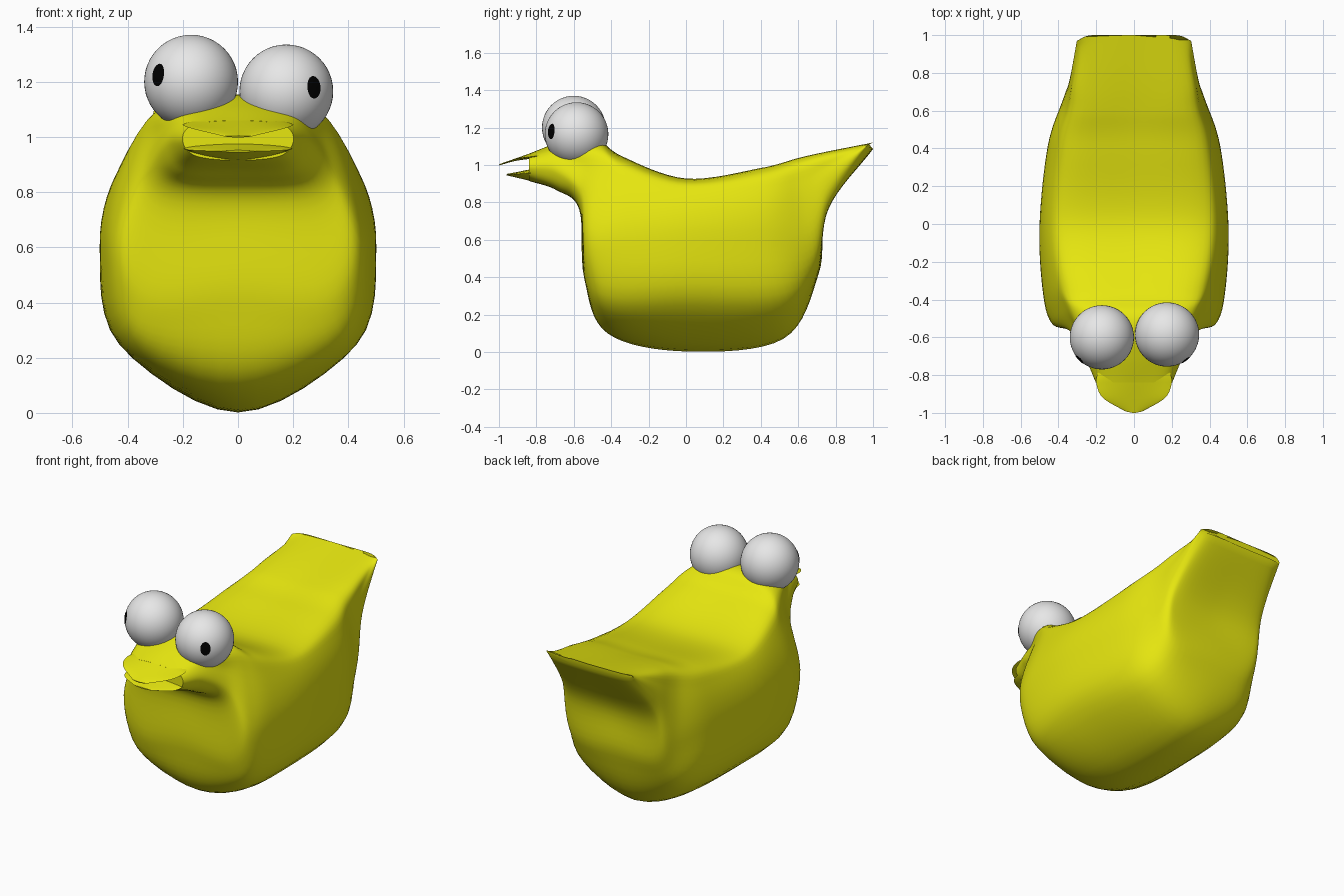
import bpy, bmesh, math
from mathutils import Vector

if "Cube" in bpy.data.objects:
    bpy.data.objects.remove(bpy.data.objects["Cube"])


def material(name, r, g, b):
    m = bpy.data.materials.new(name)
    m.diffuse_color = (r, g, b, 1)
    m.use_nodes = True
    m.node_tree.nodes["Principled BSDF"].inputs["Base Color"].default_value = m.diffuse_color
    return m


YELLOW = material("yellow", 0.8, 0.8, 0.005)
WHITE = material("eye white", 0.8, 0.8, 0.8)
BLACK = material("pupil black", 0.0, 0.0, 0.0)


def finish(name, bm, mat):
    bmesh.ops.recalc_face_normals(bm, faces=bm.faces[:])
    me = bpy.data.meshes.new(name)
    bm.to_mesh(me)
    bm.free()
    me.materials.append(mat)
    ob = bpy.data.objects.new(name, me)
    bpy.context.collection.objects.link(ob)
    bpy.ops.object.select_all(action='DESELECT')
    ob.select_set(True)
    bpy.context.view_layer.objects.active = ob
    bpy.ops.object.shade_smooth_by_angle(angle=math.radians(50))
    return ob


def smooth_path(pts, steps, closed):
    """Catmull-Rom curve through the points."""
    n = len(pts)
    if closed:
        ext = [pts[-1]] + pts + [pts[0], pts[1]]
    else:
        ext = [pts[0] * 2 - pts[1]] + pts + [pts[-1] * 2 - pts[-2]]
    out = []
    for i in range(n if closed else n - 1):
        p0, p1, p2, p3 = ext[i:i + 4]
        m1, m2 = (p2 - p0) / 2, (p3 - p1) / 2
        for k in range(steps):
            t = k / steps
            a, b = 2 * t**3 - 3 * t**2 + 1, t**3 - 2 * t**2 + t
            c, d = 3 * t**2 - 2 * t**3, t**3 - t**2
            out.append(p1 * a + m1 * b + p2 * c + m2 * d)
    if not closed:
        out.append(pts[-1].copy())
    return out


def loft(name, rails, mat, along=8, around=6):
    """Skin mirrored lengthwise rails, ordered from top centre to bottom centre."""
    rails = [[Vector(p) for p in r] for r in rails]
    mirrored = [[Vector((-p.x, p.y, p.z)) for p in r] for r in rails[-2:0:-1]]
    lines = [smooth_path(r, along, False) for r in rails + mirrored]
    bm = bmesh.new()
    rings = [[bm.verts.new(p) for p in smooth_path(list(s), around, True)]
             for s in zip(*lines)]
    n = len(rings[0])
    for a, b in zip(rings, rings[1:]):
        for j in range(n):
            k = (j + 1) % n
            bm.faces.new((a[j], a[k], b[k], b[j]))
    bm.faces.new(rings[0])
    bm.faces.new(rings[-1])
    return finish(name, bm, mat)


def centre(*yz):
    return [(0, y, z) for y, z in yz]


# Body with neck and tail: each rail runs from beak root to tail tip
back_line = centre((-.84, 1.06), (-.70, 1.115), (-.58, 1.15), (-.47, 1.14),
                   (-.34, 1.045), (0, .925), (.40, .98), (.60, 1.03),
                   (.75, 1.066), (1, 1.12))
back_edge = [(.12, -.84, 1.053), (.18, -.70, 1.09), (.25, -.58, 1.105),
             (.28, -.46, 1.10), (.31, -.34, 1.03), (.34, 0, .92),
             (.33, .40, .972), (.30, .60, 1.026), (.28, .75, 1.064),
             (.22, 1, 1.12)]
shoulder = [(.185, -.84, 1.03), (.24, -.70, 1.04), (.30, -.57, 1.00),
            (.37, -.45, .95), (.42, -.30, .90), (.45, 0, .845),
            (.42, .42, .86), (.36, .62, .90), (.332, .75, .98),
            (.292, .975, 1.115)]
flank = [(.20, -.84, .98), (.26, -.70, .96), (.335, -.57, .85),
         (.44, -.52, .62), (.485, -.34, .60), (.50, 0, .60),
         (.455, .42, .60), (.37, .67, .60), (.335, .77, .85),
         (.295, .97, 1.10)]
chine = [(.15, -.84, .93), (.20, -.69, .875), (.25, -.57, .77),
         (.33, -.535, .39), (.40, -.40, .25), (.43, 0, .25),
         (.38, .50, .26), (.28, .695, .43), (.27, .765, .775),
         (.22, .995, 1.09)]
keel = centre((-.84, .915), (-.69, .865), (-.57, .76), (-.545, .40),
              (-.42, .10), (0, .003), (.52, .07), (.71, .42),
              (.755, .76), (1, 1.085))
loft("body", [back_line, back_edge, shoulder, flank, chine, keel], YELLOW)

# Upper and lower beak halves
loft("upper_beak", [
    centre((-.78, 1.08), (-.84, 1.06), (-.92, 1.032), (-1, 1.004)),
    [(.19, -.78, 1.05), (.20, -.84, 1.043), (.165, -.92, 1.03), (.05, -.99, 1.002)],
    centre((-.78, 1.04), (-.84, 1.032), (-.92, 1.02), (-.997, .998))], YELLOW)
loft("lower_beak", [
    centre((-.78, .98), (-.84, .975), (-.90, .963), (-.96, .952)),
    [(.19, -.78, .96), (.195, -.84, .957), (.165, -.90, .952), (.06, -.955, .948)],
    centre((-.78, .905), (-.84, .917), (-.90, .931), (-.96, .945))], YELLOW)

# Eyes with thin curved pupils
R = 0.17


def eye(side, pos, look):
    pos, look = Vector(pos), Vector(look).normalized()
    bm = bmesh.new()
    bmesh.ops.create_uvsphere(bm, u_segments=48, v_segments=24, radius=R)
    bmesh.ops.translate(bm, vec=pos, verts=bm.verts[:])
    finish(side + "_eye", bm, WHITE)

    u = look.cross(Vector((0, 0, 1))).normalized()
    v = u.cross(look)
    bm = bmesh.new()
    mid = bm.verts.new(pos + look * (R + .002))
    rings = []
    for f in (.5, 1):
        ring = []
        for i in range(20):
            a = i * math.tau / 20
            p = look * R + u * (.03 * f * math.cos(a)) + v * (.042 * f * math.sin(a))
            ring.append(bm.verts.new(pos + p.normalized() * (R + .002)))
        rings.append(ring)
    for i in range(20):
        j = (i + 1) % 20
        bm.faces.new((mid, rings[0][i], rings[0][j]))
        bm.faces.new((rings[0][i], rings[1][i], rings[1][j], rings[0][j]))
    pupil = finish(side + "_pupil", bm, BLACK)
    # make the open plate face outward
    if pupil.data.polygons[0].normal.dot(look) < 0:
        pupil.data.flip_normals()


eye("right", (-.17, -.60, 1.20), (-.12, -.118, .025))
eye("left", (.175, -.585, 1.165), (.10, -.135, .015))
